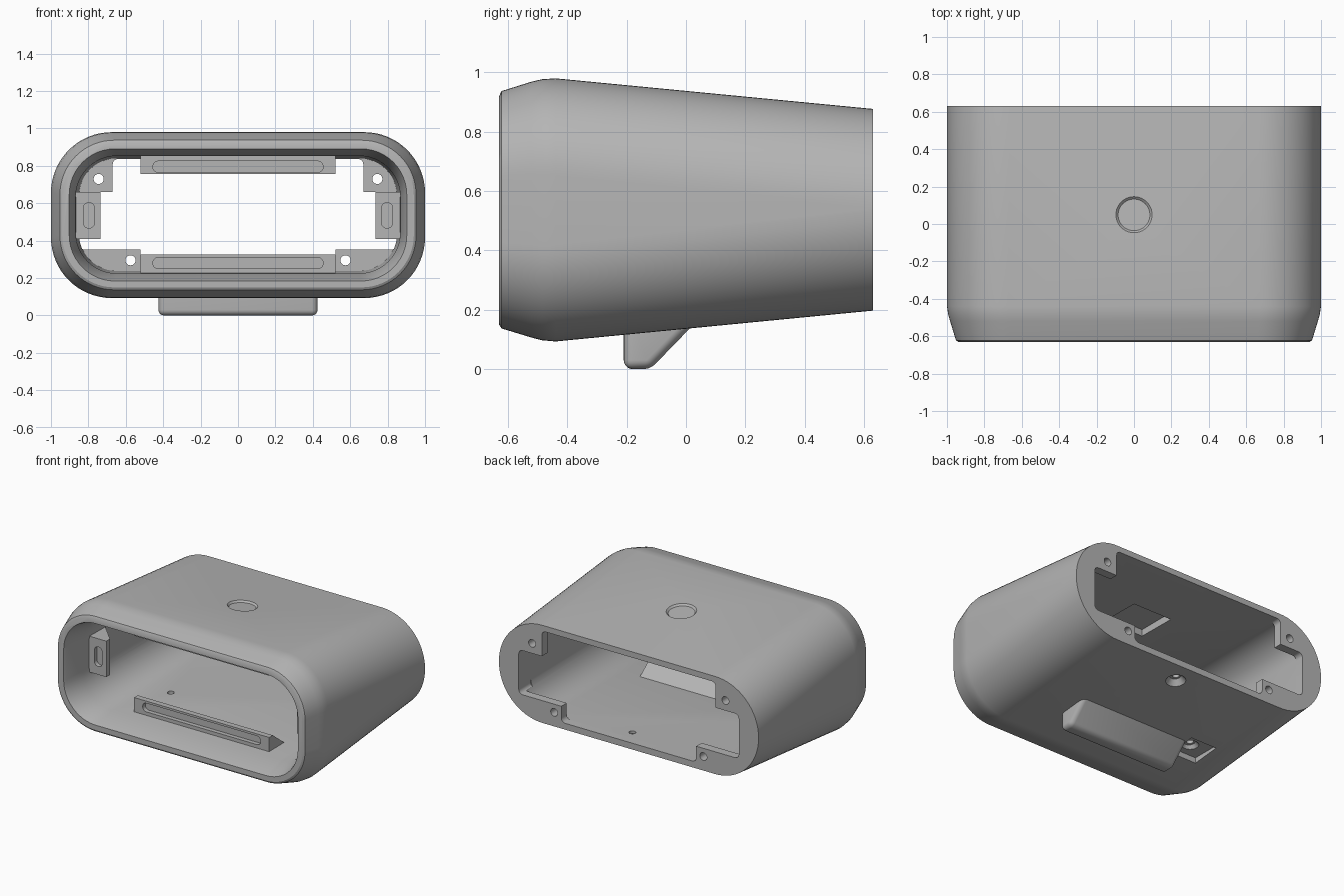
import bpy, bmesh, math
from mathutils import Matrix

cube = bpy.data.objects.get("Cube")
if cube:
    bpy.data.objects.remove(cube, do_unlink=True)

grey = bpy.data.materials.new("light_grey")
grey.use_nodes = True
colour = (0.46, 0.46, 0.46, 1)
grey.diffuse_color = colour
grey.node_tree.nodes["Principled BSDF"].inputs["Base Color"].default_value = colour


def finish(name, bm):
    bmesh.ops.recalc_face_normals(bm, faces=bm.faces)
    mesh = bpy.data.meshes.new(name)
    bm.to_mesh(mesh)
    bm.free()
    mesh.materials.append(grey)
    obj = bpy.data.objects.new(name, mesh)
    bpy.context.collection.objects.link(obj)
    return obj


def loft(name, rings, cx=0, steps=12):
    """Solid through rounded rectangles (y, half width, bottom, top, radius)."""
    bm = bmesh.new()
    loops = []
    for y, hx, z0, z1, r in rings:
        loop = []
        corners = ((hx - r, z1 - r), (r - hx, z1 - r), (r - hx, z0 + r), (hx - r, z0 + r))
        for k, (x, z) in enumerate(corners):
            for i in range(steps + 1):
                a = math.pi / 2 * (k + i / steps)
                loop.append(bm.verts.new((cx + x + r * math.cos(a), y, z + r * math.sin(a))))
        loops.append(loop)
    n = len(loops[0])
    for a, b in zip(loops, loops[1:]):
        for i in range(n):
            j = (i + 1) % n
            bm.faces.new((a[i], a[j], b[j], b[i]))
    bm.faces.new(loops[0])
    bm.faces.new(loops[-1])
    return finish(name, bm)


def prism(name, points, direction):
    """Extrude a flat 3D outline along a direction."""
    bm = bmesh.new()
    face = bm.faces.new([bm.verts.new(p) for p in points])
    out = bmesh.ops.extrude_face_region(bm, geom=[face])
    verts = [v for v in out["geom"] if isinstance(v, bmesh.types.BMVert)]
    bmesh.ops.translate(bm, verts=verts, vec=direction)
    return finish(name, bm)


def cone(name, place, r_low, r_high, depth, tilt=0):
    bm = bmesh.new()
    matrix = Matrix.Translation(place) @ Matrix.Rotation(tilt, 4, "X")
    bmesh.ops.create_cone(bm, cap_ends=True, segments=40, radius1=r_low,
                          radius2=r_high, depth=depth, matrix=matrix)
    return finish(name, bm)


def box(name, place, size):
    bm = bmesh.new()
    bmesh.ops.create_cube(bm, size=1, matrix=Matrix.Translation(place) @ Matrix.Diagonal((*size, 1)))
    return finish(name, bm)


def activate(obj):
    bpy.ops.object.select_all(action="DESELECT")
    obj.select_set(True)
    bpy.context.view_layer.objects.active = obj


def cut(obj, *cutters):
    for cutter in cutters:
        mod = obj.modifiers.new("cut", "BOOLEAN")
        mod.operation = "DIFFERENCE"
        mod.solver = "EXACT"
        mod.object = cutter
        activate(obj)
        bpy.ops.object.modifier_apply(modifier=mod.name)
        bpy.data.objects.remove(cutter, do_unlink=True)


def smooth(obj):
    activate(obj)
    bpy.ops.object.shade_smooth_by_angle(angle=math.radians(30))


# Tapered outer housing
housing = loft("housing", [
    (-0.63, 0.94, 0.15, 0.92, 0.28), (-0.622, 0.952, 0.137, 0.937, 0.29),
    (-0.52, 0.983, 0.106, 0.969, 0.315), (-0.485, 0.993, 0.097, 0.977, 0.32),
    (-0.44, 1.0, 0.093, 0.98, 0.325), (0.63, 1.0, 0.197, 0.877, 0.335)], steps=16)

# Hollow interior, leaving a thin rear wall
cut(housing, loft("cavity", [
    (-0.65, 0.91, 0.178, 0.897, 0.25), (-0.61, 0.895, 0.19, 0.885, 0.24),
    (-0.46, 0.868, 0.225, 0.853, 0.22), (0.57, 0.85, 0.238, 0.84, 0.2)]))

# Rear opening with four corner screw tabs
for hx, z0, z1 in ((0.67, 0.4, 0.837), (0.848, 0.352, 0.66), (0.52, 0.241, 0.6)):
    cut(housing, loft("opening", [(0.5, hx, z0, z1, 0.03), (0.7, hx, z0, z1, 0.03)], steps=5))
for side in (-1, 1):
    for x, z in ((0.745, 0.73), (0.575, 0.295)):
        r = 0.027
        cut(housing, loft("screw_hole", [(0.5, r, z - r, z + r, r * 0.99),
                                         (0.7, r, z - r, z + r, r * 0.99)], side * x, 6))

# Touch spot on the roof and the pocket below it
slope = math.atan2(0.103, 1.07)
cut(housing,
    cone("touch_spot", (0, 0.05, 0.936), 0.085, 0.115, 0.03, -slope),
    box("sensor_pocket", (0, 0.04, 0.855), (0.3, 0.28, 0.08)))

# Underside recess and countersunk holes
cut(housing, box("underside_recess", (-0.52, -0.04, 0.1), (0.2, 0.2, 0.12)))
for x, y, z in ((0.07, 0.49, 0.185), (-0.49, -0.04, 0.15)):
    cut(housing, cone("countersink", (x, y, z), 0.09, 0.035, 0.07, slope),
        cone("floor_hole", (x, y, 0.22), 0.022, 0.022, 0.12))
smooth(housing)

# Foot bar under the housing
profile = ((-0.21, 0.17), (-0.21, 0.0), (-0.12, 0.0), (0.045, 0.17))
foot = prism("foot_bar", [(-0.425, y, z) for y, z in profile], (0.85, 0, 0))
bm = bmesh.new()
bm.from_mesh(foot.data)
low = [e for e in bm.edges if min(v.co.z for v in e.verts) < 0.01]
bmesh.ops.bevel(bm, geom=low, offset=0.03, segments=5, profile=0.5, affect="EDGES")
bm.to_mesh(foot.data)
bm.free()
smooth(foot)

# Slotted mounting lugs with sloping backs, on the side walls
FRONT, STEP, BACK = -0.4, -0.36, -0.2
for side, label in ((1, "left"), (-1, "right")):
    plan = ((0.89, FRONT), (0.735, FRONT), (0.735, STEP), (0.89, BACK))
    lug = prism(label + "_lug", [(side * x, y, 0.41) for x, y in plan], (0, 0, 0.25))
    cut(lug, loft("slot", [(FRONT - 0.1, 0.03, 0.467, 0.603, 0.029),
                           (FRONT + 0.03, 0.03, 0.467, 0.603, 0.029)], side * 0.797, 6))
    smooth(lug)

# Long lugs on the floor and the roof
for label, wall, tip, slot in (("floor", 0.2, 0.325, 0.28), ("roof", 0.88, 0.755, 0.795)):
    plan = ((wall, FRONT), (tip, FRONT), (tip, STEP), (wall, BACK))
    lug = prism(label + "_lug", [(-0.52, y, z) for z, y in plan], (1.04, 0, 0))
    cut(lug, loft("slot", [(FRONT - 0.1, 0.455, slot - 0.03, slot + 0.03, 0.029),
                           (FRONT + 0.03, 0.455, slot - 0.03, slot + 0.03, 0.029)], 0, 6))
    smooth(lug)
